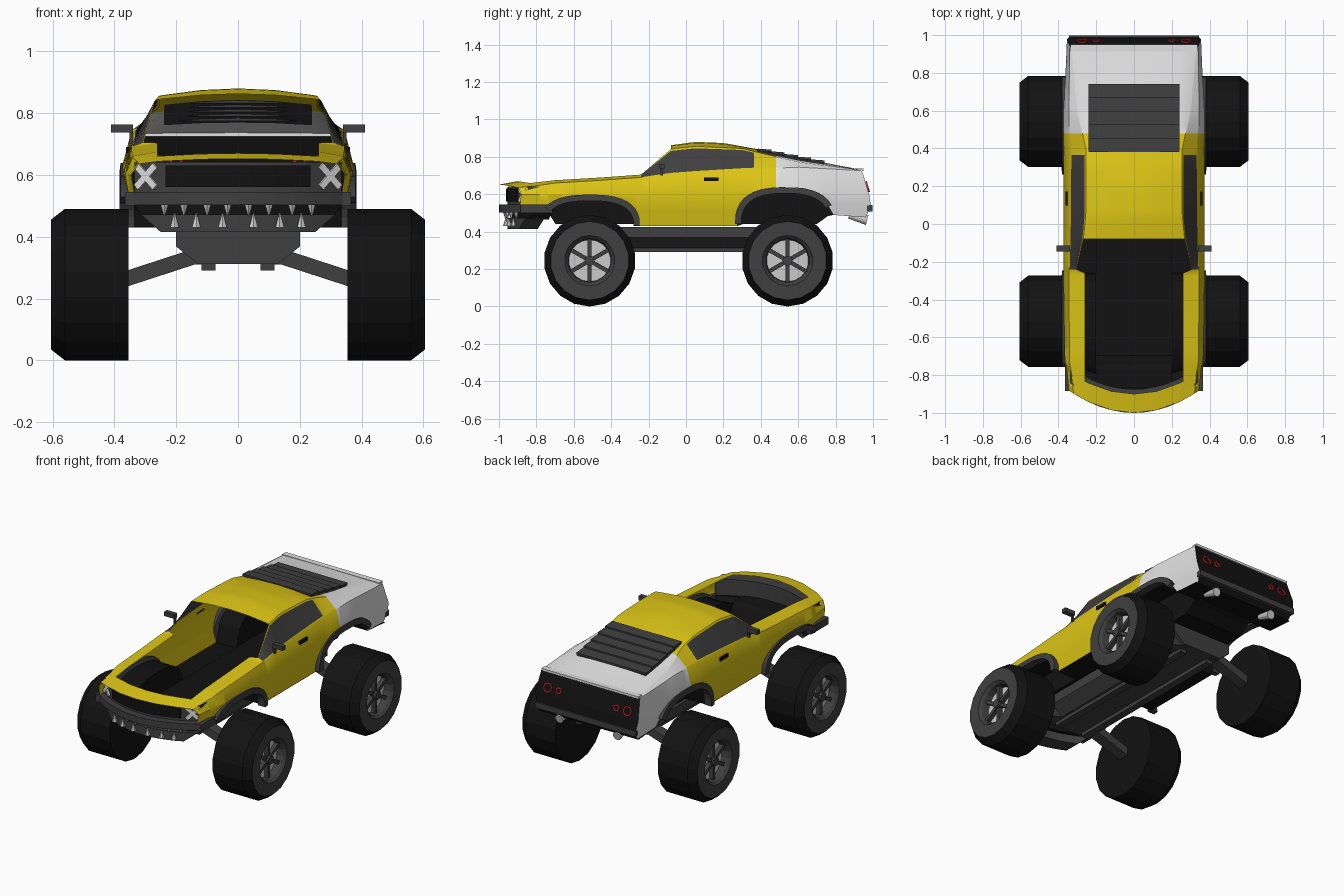
import bpy, bmesh, math
from mathutils import Matrix, Vector

if "Cube" in bpy.data.objects:
    bpy.data.objects.remove(bpy.data.objects["Cube"])


def make_mat(name, rgb):
    m = bpy.data.materials.new(name)
    m.diffuse_color = (*rgb, 1)
    m.use_nodes = True
    m.node_tree.nodes["Principled BSDF"].inputs["Base Color"].default_value = m.diffuse_color
    return m


MATS = [make_mat("yellow_paint", (0.72, 0.56, 0.008)), make_mat("white_paint", (0.76, 0.76, 0.77)),
        make_mat("dark_grey", (0.05, 0.05, 0.05)), make_mat("black", (0.006, 0.006, 0.006)),
        make_mat("red_light", (0.5, 0.02, 0.02)), make_mat("silver", (0.6, 0.6, 0.6))]
YELLOW, WHITE, GREY, BLACK, RED, SILVER = range(6)


def finish(name, bm, smooth=False):
    bmesh.ops.recalc_face_normals(bm, faces=bm.faces)
    me = bpy.data.meshes.new(name)
    bm.to_mesh(me)
    bm.free()
    ob = bpy.data.objects.new(name, me)
    bpy.context.collection.objects.link(ob)
    for m in MATS:
        me.materials.append(m)
    if smooth:
        bpy.context.view_layer.objects.active = ob
        ob.select_set(True)
        bpy.ops.object.shade_smooth_by_angle(angle=math.radians(32))
        ob.select_set(False)
    return ob


def loft(name, rings, mat, closed=True, caps=(None, None), smooth=False):
    """Skin rings of points; mat is an index or a rule (ring, segment) -> index or None."""
    bm = bmesh.new()
    vs = [[bm.verts.new(p) for p in r] for r in rings]
    n = len(rings[0])
    for i in range(len(rings) - 1):
        for j in range(n if closed else n - 1):
            m = mat(i, j) if callable(mat) else mat
            if m is not None:
                k = (j + 1) % n
                bm.faces.new((vs[i][j], vs[i][k], vs[i + 1][k], vs[i + 1][j])).material_index = m
    for ring, m in ((vs[0], caps[0]), (vs[-1], caps[1])):
        if m is not None:
            bm.faces.new(ring).material_index = m
    return finish(name, bm, smooth)


def box(name, loc, size, mat, rot=(0, 0, 0)):
    bm = bmesh.new()
    bmesh.ops.create_cube(bm, size=1, matrix=Matrix.Diagonal((*size, 1)))
    for f in bm.faces:
        f.material_index = mat
    ob = finish(name, bm)
    ob.location, ob.rotation_euler = loc, rot
    return ob


def cone(name, loc, r1, r2, depth, mat, rot=(0, 0, 0), seg=6):
    bm = bmesh.new()
    bmesh.ops.create_cone(bm, cap_ends=True, segments=seg, radius1=r1, radius2=r2, depth=depth)
    for f in bm.faces:
        f.material_index = mat
    ob = finish(name, bm)
    ob.location, ob.rotation_euler = loc, rot


def band(name, mat, w0, z0, w1, z1, yf, depth):
    """Bar following the bowed nose, from half width w0 at z0 to w1 at z1."""
    rings = []
    for i in range(13):
        a, b = w0 * (i / 6 - 1), w1 * (i / 6 - 1)
        rings.append([(a, yf + a * a, z0), (b, yf + b * b, z1),
                      (b, yf + b * b + depth, z1), (a, yf + a * a + depth, z0)])
    loft(name, rings, mat, caps=(mat, mat))


def lerp_table(table, y):
    if y <= table[0][0]:
        return table[0][1]
    for (a, p), (b, q) in zip(table, table[1:]):
        if y <= b:
            return p + (q - p) * (y - a) / (b - a)
    return table[-1][1]


# Body curves along y: bottom, shoulder, roof edge, centre line
BASE = [(-1, .54), (-.77, .53), (-.7, .43), (.7, .43), (.78, .49), (.96, .475)]
WMAX = [(-1, .345), (-.8, .365), (-.3, .373), (.6, .373), (.94, .355)]
WS = [(-1, .32), (-.8, .34), (-.3, .345), (.4, .34), (.6, .345), (.94, .34)]
ZS = [(-1, .635), (-.9, .647), (-.7, .66), (-.45, .675), (-.24, .69), (-.08, .70), (.4, .735), (.6, .745), (.94, .726)]
WR = [(-.26, .26), (-.24, .305), (-.08, .268), (.05, .255), (.4, .255), (.6, .30), (.94, .33)]
ZR = [(-1, .643), (-.9, .66), (-.7, .675), (-.45, .69), (-.24, .705), (-.08, .842), (.05, .856), (.3, .845),
      (.4, .82), (.6, .772), (.94, .73)]
ZC = [(-1, .652), (-.9, .67), (-.24, .71), (-.08, .862), (.05, .88), (.2, .874), (.4, .838), (.6, .797),
      (.8, .757), (.94, .732)]
ARCHES = {"front": (-.515, .25, .43, .15), "rear": (.53, .25, .44, .18)}


def fade(y):
    return min(1, max(0, (-.7 - y) / .2))


def bottom(y):
    y += .12 * fade(y)
    z = lerp_table(BASE, y)
    for yc, a, z0, h in ARCHES.values():
        u = abs(y - yc) / a
        if u < 1:
            z = max(z, z0 + h * (1 - u ** 2.6) ** (1 / 2.6))
    return z


def place(x, y, z):
    """Bow the nose and lean the tail."""
    tail = .3 * (.73 - z) if z > .55 else .054 - .45 * (.55 - z)
    return (x, y + x * x * fade(y) + max(0, (y - .8) / .14) * tail, z)


def section(y):
    zb, wm, ws, zs = bottom(y), lerp_table(WMAX, y), lerp_table(WS, y), lerp_table(ZS, y)
    wr, zr, zc = lerp_table(WR, y), lerp_table(ZR, y), lerp_table(ZC, y)
    zm = max(.6, zb + .015)
    side = lambda z: wm - .03 * max(0, (.6 - z) / .17)
    h = [(side(zb), zb), (side((zb + zm) / 2), (zb + zm) / 2), (wm, zm)]
    h += [(ws + (wr - ws) * t, zs + (zr - zs) * t) for t in (0, .1, .93, 1)]
    for x in (min(.24, wr * .93), .12, 0):
        h.append((x, zr + (zc - zr) * (1 - (x / wr) ** 2)))
    pts = h + [(-x, z) for x, z in reversed(h[:-1])]
    return [place(x, y, z) for x, z in pts]


ys = sorted(set([round(-1 + 1.94 * i / 64, 3) for i in range(65)] + [-.9, -.26, -.24, -.08, .38, .48, .74]))


def body_mat(i, j):
    y, s = (ys[i] + ys[i + 1]) / 2, min(j, 17 - j)
    if s >= 6 and -.9 < y < -.08:
        return None          # open engine bay and windscreen
    if s == 4 and -.235 < y < .37:
        return GREY          # side windows
    if s >= 7 and .38 < y < .74:
        return GREY          # rear window under the louvres
    return WHITE if y > .48 else YELLOW


loft("body_shell", [section(y) for y in ys], body_mat, closed=False, smooth=True)

# Tail panel and floor with wheel wells
tail = section(.94)
loft("tail_panel", [tail[:10], [tail[18 - i] for i in range(10)]], BLACK, closed=False)
floor = []
for y in [v for v in ys if v > -.93]:
    zb, zf = bottom(y), lerp_table(BASE, y) + .01
    half = [(.345, zb), (.2, zb), (.2, zf)]
    floor.append([place(x, y, z) for x, z in half + [(-x, z) for x, z in reversed(half)]])
loft("floor_pan", floor, BLACK, closed=False)

# Nose: fascia, grille, bumper, jaw and teeth
band("front_fascia", GREY, .335, .54, .335, .642, -.955, .08)
band("grille", BLACK, .235, .56, .235, .63, -.962, .01)
band("front_bumper", GREY, .36, .503, .365, .545, -1.0, .06)
band("mouth", BLACK, .31, .465, .34, .51, -.93, .1)
band("lower_jaw", GREY, .25, .415, .315, .472, -.955, .1)
for i, x in enumerate((.034, .1, .175, .238)):
    for s in (-1, 1):
        cone("upper_tooth", (s * x, -.965 + x * x, .488), .002, .016, .042, SILVER)
for x in (.05, .135, .205):
    for s in (-1, 1):
        cone("lower_tooth", (s * x, -.965 + x * x, .453), .016, .002, .046, SILVER)

for s in (-1, 1):
    # Paired details
    box("bumper_side", (s * .35, -.80, .522), (.03, .17, .045), GREY)
    for a in (-1, 1):
        box("headlight_cross", (s * .298, -.873, .595), (.1, .009, .022), WHITE, (0, a * math.pi / 4, s * .54))
    box("mirror", (s * .375, -.13, .75), (.07, .03, .026), GREY)
    box("mirror_stem", (s * .345, -.13, .725), (.012, .015, .05), GREY)
    box("door_handle", (s * .357, .135, .68), (.012, .075, .02), BLACK)
    cone("exhaust_tip", (s * .2, .92, .475), .018, .027, .1, SILVER, (math.radians(-105), 0, 0), 12)
    for x, r in ((.275, .03), (.2, .021)):
        rings = []
        for k in range(20):
            a = 2 * math.pi * k / 20
            d = Vector((math.cos(a), -.29 * math.sin(a), .957 * math.sin(a)))
            n = Vector((0, .957, .29))
            c = Vector((s * x, .967, .64))
            rings.append([c + d * q + n * e for q, e in ((r, 0), (r, .008), (r - .009, .008), (r - .009, 0))])
        loft("tail_light_ring", rings + rings[:1], RED)
    # Wheel arch flares
    for name, (yc, a, z0, h) in ARCHES.items():
        rings = []
        lo, hi = (0, 150) if name == "front" else (25, 180)
        for k in range(17):
            t = math.radians(lo + (hi - lo) * k / 16)
            c, q = math.cos(t), abs(math.sin(t))
            uy, uz = math.copysign(abs(c) ** .77, c), q ** .77
            ring = [(x, yc + (a + o) * uy, z0 + (h + o) * uz)
                    for x, o in ((.335, -.015), (.384, -.015), (.38, .018), (.35, .018))]
            rings.append([(s * x, y, z) for x, y, z in ring])
        loft(name + "_arch_flare", rings, GREY, caps=(GREY, GREY))
    # Wheels, spokes and axle arms
    prof = [(.355, .14), (.355, .245), (.56, .245), (.605, .21), (.605, .135), (.59, .12), (.55, .112)]
    for end, yc in (("front", -.515), ("rear", .543)):
        rings = [[(s * x, yc + r * math.sin(k * math.pi / 9), .245 - r * math.cos(k * math.pi / 9))
                  for k in range(18)] for x, r in prof]
        loft(end + "_wheel", rings, lambda i, j: BLACK if i < 3 else GREY, caps=(BLACK, SILVER))
        for k in range(6):
            t = k * math.pi / 3
            box(end + "_spoke", (s * .562, yc + .065 * math.sin(t), .245 + .065 * math.cos(t)),
                (.025, .022, .1), GREY, (-t, 0, 0))
        cone(end + "_hub", (s * .57, yc, .245), .027, .027, .04, GREY, (0, math.pi / 2, 0), 10)
        loft(end + "_axle_arm", [[(s * x, yc + dy, z + dz) for dy, dz in
                                  ((-.035, 0), (.035, 0), (.035, .052), (-.035, .052))]
                                 for x, z in ((.1, .31), (.14, .31), (.37, .235))], GREY, caps=(GREY, GREY))
    box("frame_rail", (s * .095, 0, .302), (.045, 1.1, .024), GREY)

# Chassis spine
spine = [(.2, .425), (.2, .368), (.13, .312), (-.13, .312), (-.2, .368), (-.2, .425)]
loft("chassis", [[(x, y, z) for x, z in spine] for y in (-.58, .6)], GREY, caps=(GREY, GREY))

# Rear bumper, spoiler lip and window louvres
box("rear_bumper", (0, .982, .525), (.69, .03, .035), GREY)
box("spoiler_lip", (0, .932, .731), (.67, .035, .014), WHITE)
for i in range(5):
    y0, y1 = .385 + .071 * i, .385 + .071 * (i + 1)
    z0, z1 = lerp_table(ZC, y0) + .003, lerp_table(ZC, y1) + .012
    loft("window_louvre", [[(x, y0, z0 - .012), (x, y0, z0), (x, y1, z1), (x, y1, z1 - .012)]
                           for x in (-.24, .24)], GREY, caps=(GREY, GREY))
